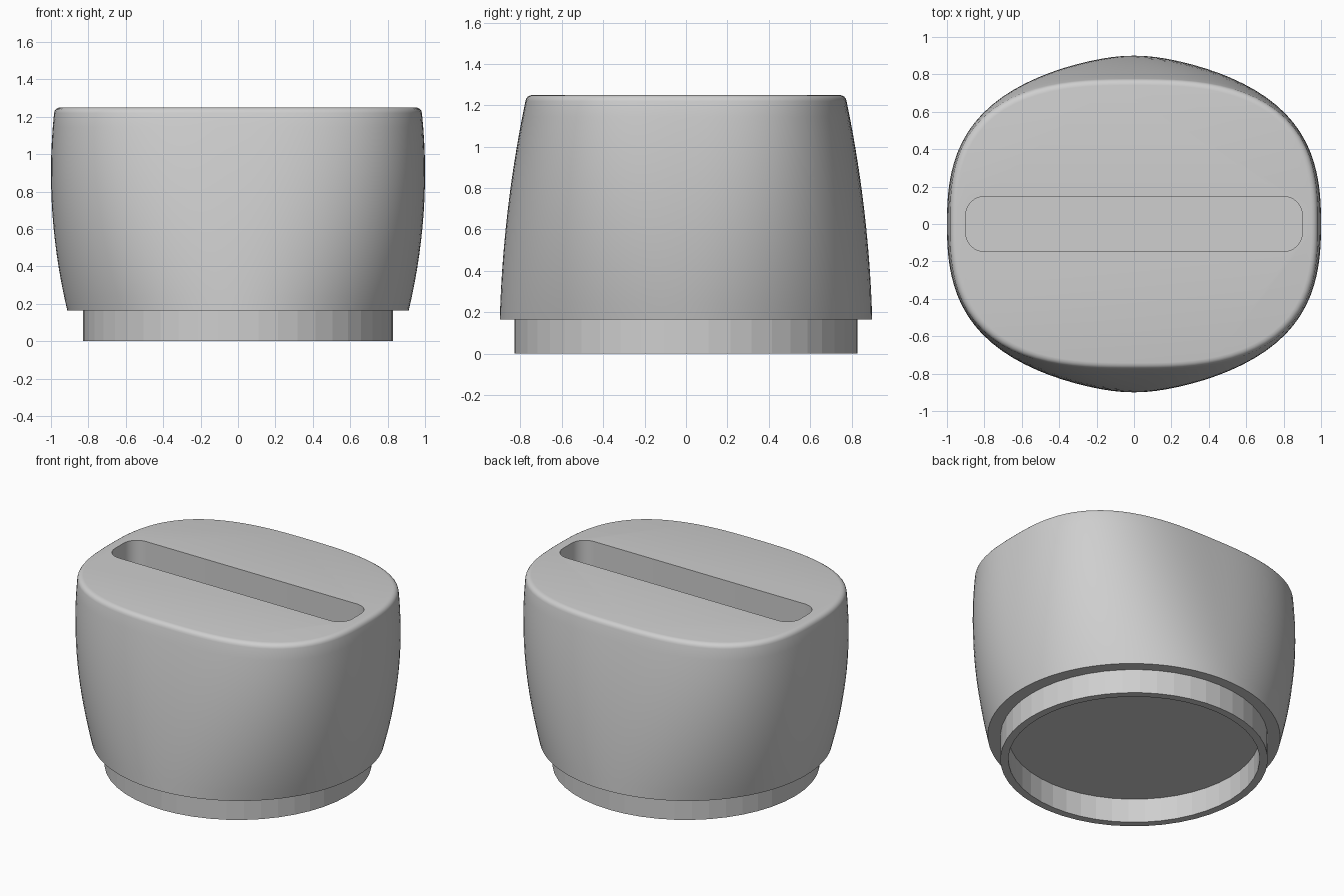
import bpy, bmesh
from math import cos, sin, pi

if "Cube" in bpy.data.objects:
    bpy.data.objects.remove(bpy.data.objects["Cube"])

grey = bpy.data.materials.new("light grey")
grey.diffuse_color = (0.62, 0.62, 0.62, 1)
grey.use_nodes = True
grey.node_tree.nodes["Principled BSDF"].inputs["Base Color"].default_value = grey.diffuse_color


def section(a, b, n, z, count):
    """Closed superellipse outline with half-widths a, b at height z."""
    pts = []
    for i in range(count):
        c, s = cos(2 * pi * i / count), sin(2 * pi * i / count)
        r = (abs(c) ** n + abs(s) ** n) ** (-1 / n)
        pts.append((a * r * c, b * r * s, z))
    return pts


def loft(name, rings, caps=True, closed=False):
    """Skin a list of outlines into a mesh object."""
    bm = bmesh.new()
    vs = [[bm.verts.new(p) for p in ring] for ring in rings]
    pairs = list(zip(vs, vs[1:]))
    if closed:
        pairs.append((vs[-1], vs[0]))
    for lo, hi in pairs:
        for i in range(len(lo)):
            j = (i + 1) % len(lo)
            bm.faces.new((lo[i], lo[j], hi[j], hi[i]))
    if caps:
        bm.faces.new(vs[0][::-1])
        bm.faces.new(vs[-1])
    bmesh.ops.recalc_face_normals(bm, faces=bm.faces)
    me = bpy.data.meshes.new(name)
    bm.to_mesh(me)
    bm.free()
    me.materials.append(grey)
    ob = bpy.data.objects.new(name, me)
    bpy.context.collection.objects.link(ob)
    return ob


# Body: round at the base, rounded rectangle at the top, bulging sides
Z0, Z1, FILLET = 0.165, 1.25, 0.03
profile = []
STEPS = 14
for k in range(STEPS + 1):
    z = Z0 + (Z1 - FILLET - Z0) * k / STEPS
    u = (z - Z0) / (Z1 - Z0)
    a = 1.0 - 0.087 * ((z - 0.90) / 0.735) ** 2
    b = 0.90 - 0.03 * u - 0.10 * u * u
    profile.append((a, b, 2 + 0.8 * u, z))
a, b, n, z = profile[-1]
for k in range(1, 5):  # rounded top edge
    t = pi / 2 * k / 4
    inset = FILLET * (1 - cos(t)) + 0.004 * k / 4
    profile.append((a - inset, b - inset, n, z + FILLET * sin(t)))
body = loft("body", [section(*p, 96) for p in profile])

# Slot in the top: rounded rectangle cutter
HX, HY, R = 0.90, 0.147, 0.10
outline = []
for q, (sx, sy) in enumerate(((1, 1), (-1, 1), (-1, -1), (1, -1))):
    for k in range(9):
        t = pi / 2 * (q + k / 8)
        outline.append((sx * (HX - R) + R * cos(t), sy * (HY - R) + R * sin(t)))
cutter = loft("slot_cutter", [[(x, y, h) for x, y in outline] for h in (0.70, 1.5)])
cutter.hide_render = True
mod = body.modifiers.new("slot", 'BOOLEAN')
mod.operation = 'DIFFERENCE'
mod.solver = 'EXACT'
mod.object = cutter
bpy.context.view_layer.objects.active = body
body.select_set(True)
bpy.ops.object.modifier_apply(modifier="slot")
bpy.data.objects.remove(cutter)
bpy.ops.object.shade_smooth_by_angle(angle=0.6)

# Base ring: hollow foot under the body
loft("base_ring",
     [section(r, r, 2, z, 48) for r, z in
      ((0.83, 0), (0.83, 0.17), (0.78, 0.17), (0.78, 0))],
     caps=False, closed=True)
